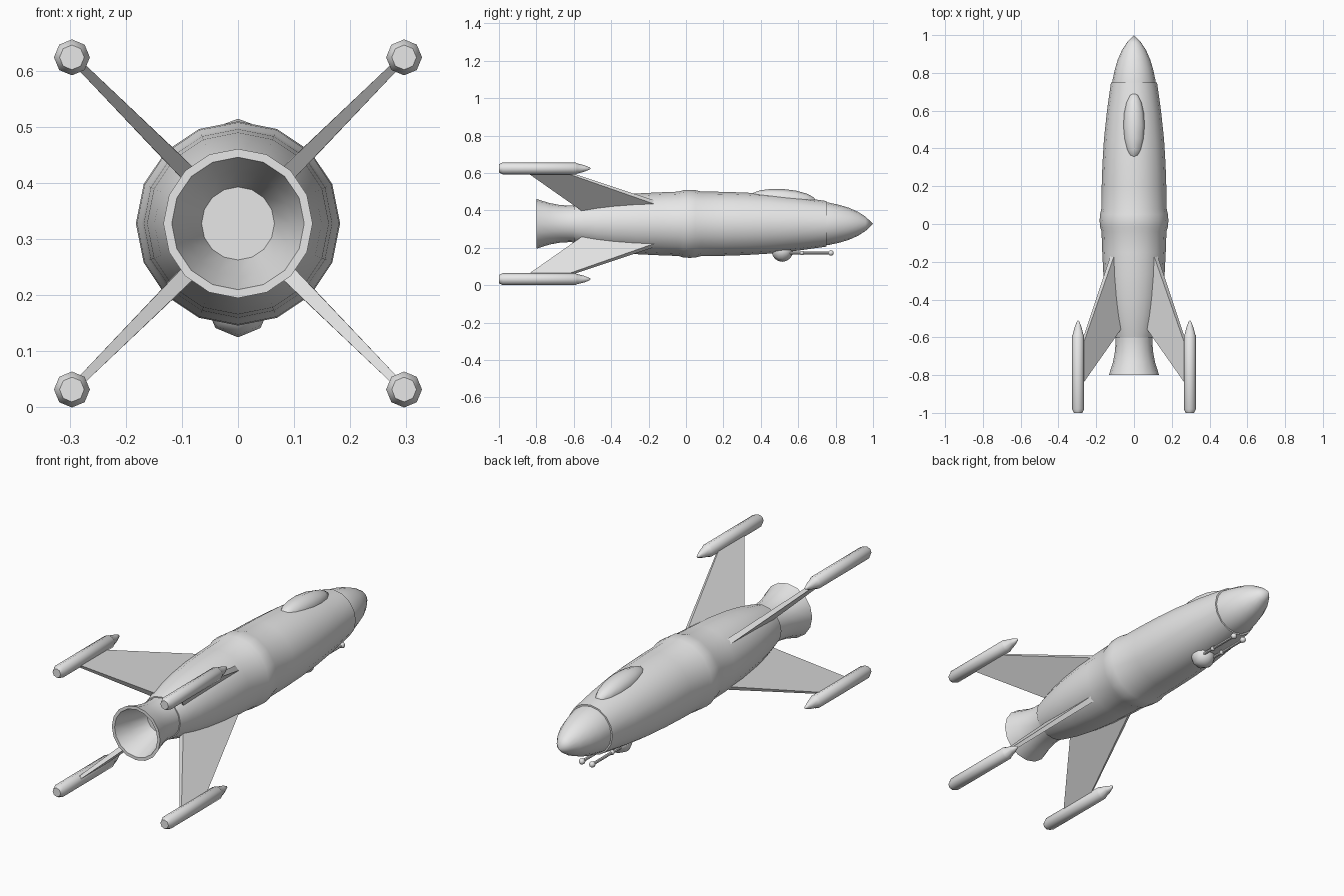
import bpy, bmesh, math
from mathutils import Matrix, Vector

if "Cube" in bpy.data.objects:
    bpy.data.objects.remove(bpy.data.objects["Cube"])

AXIS_Z = 0.328
POD = 0.296          # pod offset from the axis in x and z

grey = bpy.data.materials.new("plain grey")
grey.diffuse_color = (0.8, 0.8, 0.8, 1)
grey.use_nodes = True
grey.node_tree.nodes["Principled BSDF"].inputs["Base Color"].default_value = grey.diffuse_color


def finish(bm, name, angle=35):
    bmesh.ops.recalc_face_normals(bm, faces=bm.faces)
    me = bpy.data.meshes.new(name)
    bm.to_mesh(me)
    bm.free()
    me.materials.append(grey)
    ob = bpy.data.objects.new(name, me)
    bpy.context.collection.objects.link(ob)
    bpy.ops.object.select_all(action='DESELECT')
    ob.select_set(True)
    bpy.context.view_layer.objects.active = ob
    bpy.ops.object.shade_smooth_by_angle(angle=math.radians(angle))
    return ob


def lathe(name, profile, sides, centre, angle=35, scale=(1, 1), tilt=0):
    """Revolve (y, radius) points round an axis along y; ends are closed."""
    bm = bmesh.new()
    rings = []
    for y, r in profile:
        if r == 0:
            rings.append([bm.verts.new((0, y, 0))])
        else:
            rings.append([bm.verts.new((r * scale[0] * math.cos(a), y, r * scale[1] * math.sin(a)))
                          for a in (2 * math.pi * i / sides for i in range(sides))])
    for a, b in zip(rings, rings[1:]):
        for i in range(sides):
            j = (i + 1) % sides
            quad = [a[i % len(a)], a[j % len(a)], b[j % len(b)], b[i % len(b)]]
            bm.faces.new(list(dict.fromkeys(quad)))
    for end in (rings[0], rings[-1]):
        if len(end) > 1:
            bm.faces.new(end)
    bm.transform(Matrix.Translation(centre) @ Matrix.Rotation(tilt, 4, 'X'))
    return finish(bm, name, angle)


def ball(radius, steps, y=0.0):
    return [(y - radius * math.cos(math.pi * i / steps),
             0 if i in (0, steps) else radius * math.sin(math.pi * i / steps))
            for i in range(steps + 1)]


axis = Vector((0, 0, AXIS_Z))

# Hull with raised collar, and the nose cone set slightly inside its front rim
lathe("hull", [(-0.6, 0.104), (-0.56, 0.115), (-0.48, 0.134), (-0.39, 0.149), (-0.27, 0.162),
               (-0.15, 0.168), (-0.04, 0.172), (-0.015, 0.18), (0.02, 0.182), (0.05, 0.18),
               (0.08, 0.173), (0.2, 0.171), (0.32, 0.167), (0.45, 0.159), (0.6, 0.143),
               (0.75, 0.122)], 16, axis)
lathe("nose_cone", [(0.72, 0.116), (0.76, 0.114), (0.82, 0.101), (0.87, 0.086), (0.92, 0.064),
                    (0.96, 0.038), (1.0, 0)], 16, axis)

# Flared engine nozzle with a hollow bell
lathe("engine_nozzle", [(-0.58, 0.1), (-0.62, 0.098), (-0.67, 0.1), (-0.73, 0.111), (-0.8, 0.133),
                        (-0.8, 0.118), (-0.72, 0.094), (-0.62, 0.065)], 16, axis)

# Canopy blister
lathe("canopy", ball(0.178, 8), 8, (0, 0.518, 0.46), 50,
      scale=(0.06 / 0.178, 0.054 / 0.178), tilt=math.radians(-4))

# Belly turret with twin guns
lathe("turret_ball", ball(0.057, 8), 8, (0, 0.515, 0.182), 50)
for side in (-1, 1):
    at = Vector((side * 0.028, 0, 0.172))
    lathe("gun_barrel", [(0.53, 0.007), (0.78, 0.007)], 8, at)
    lathe("gun_collar", ball(0.012, 6, 0.62), 8, at, 50)
    lathe("gun_muzzle", ball(0.015, 6, 0.775), 8, at, 50)

# Four swept fins, thick at the root, each carrying a tip pod
outline = [(0.12, -0.08, 0.015), (0.395, -0.65, 0.0075), (0.395, -0.85, 0.0075), (0.09, -0.535, 0.015)]
for k in range(4):
    bm = bmesh.new()
    top = [bm.verts.new((r, y, t)) for r, y, t in outline]
    low = [bm.verts.new((r, y, -t)) for r, y, t in outline]
    bm.faces.new(top)
    bm.faces.new(low)
    for i in range(4):
        j = (i + 1) % 4
        bm.faces.new((top[i], top[j], low[j], low[i]))
    turn = math.radians(45 + 90 * k)
    bm.transform(Matrix.Translation(axis) @ Matrix.Rotation(turn, 4, 'Y'))
    finish(bm, "fin", 30)

    sx, sz = (1 if k in (0, 3) else -1), (1 if k < 2 else -1)
    lathe("tip_pod", [(-1.0, 0.022), (-0.98, 0.032), (-0.59, 0.032), (-0.585, 0.028),
                      (-0.545, 0.018), (-0.515, 0.006), (-0.51, 0)], 8,
          axis + Vector((sx * POD, 0, sz * POD)), 50)
